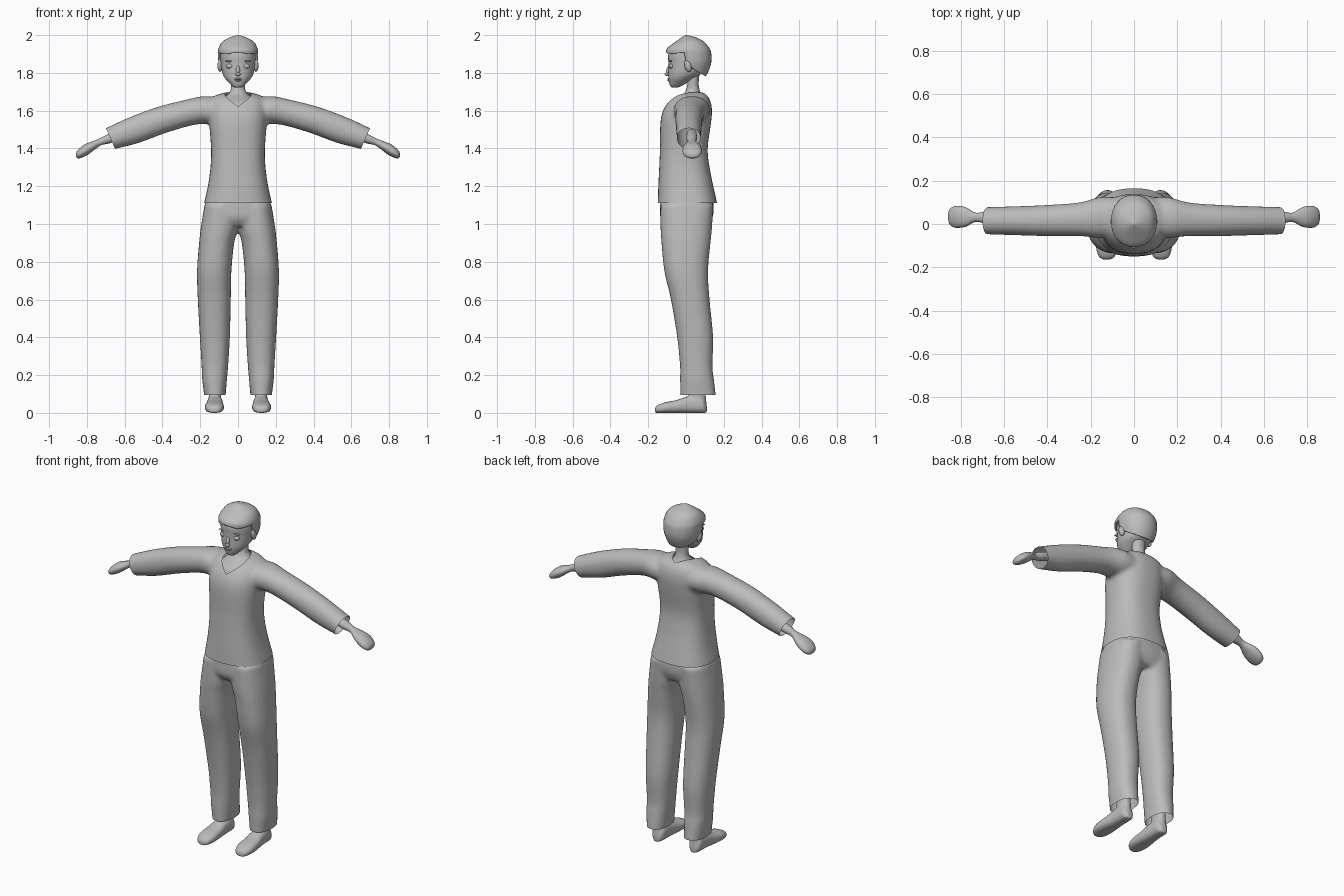
import bpy, bmesh, math
from mathutils import Vector

if "Cube" in bpy.data.objects:
    bpy.data.objects.remove(bpy.data.objects["Cube"])

grey = bpy.data.materials.new("plain_grey")
grey.diffuse_color = (0.5, 0.5, 0.5, 1)
grey.use_nodes = True
grey.node_tree.nodes["Principled BSDF"].inputs["Base Color"].default_value = grey.diffuse_color


# ---------- helpers ----------
def add(name, bm, angle=50):
    bmesh.ops.recalc_face_normals(bm, faces=bm.faces)
    me = bpy.data.meshes.new(name)
    bm.to_mesh(me)
    bm.free()
    ob = bpy.data.objects.new(name, me)
    bpy.context.collection.objects.link(ob)
    me.materials.append(grey)
    bpy.ops.object.select_all(action='DESELECT')
    ob.select_set(True)
    bpy.context.view_layer.objects.active = ob
    bpy.ops.object.shade_smooth_by_angle(angle=math.radians(angle))
    return ob


def spline(rows, steps=5):
    """Catmull-Rom through rows of numbers."""
    out = []
    for i in range(len(rows) - 1):
        a, b, c, d = (rows[max(0, min(len(rows) - 1, i + k))] for k in (-1, 0, 1, 2))
        for s in range(steps):
            t = s / steps
            out.append([0.5 * (2 * q + (r - p) * t + (2 * p - 5 * q + 4 * r - w) * t * t
                               + (3 * q - p - 3 * r + w) * t ** 3)
                        for p, q, r, w in zip(a, b, c, d)])
    return out + [list(rows[-1])]


def upright(r):      # z, x0, x1, y front, y back
    z, x0, x1, y0, y1 = r
    return Vector(((x0 + x1) / 2, (y0 + y1) / 2, z)), Vector(((x1 - x0) / 2, 0, 0)), Vector((0, (y1 - y0) / 2, 0))


def sideways(r):     # x, z, half height, y, half depth; leaning with the arm
    x, z, rz, y, ry = r
    return Vector((x, y, z)), Vector((0, ry, 0)), Vector((0.33 * rz, 0, 0.95 * rz))


def lengthwise(r):   # y, x, half width, height: rests on the ground
    y, x, hw, h = r
    return Vector((x, y, h / 2)), Vector((hw, 0, 0)), Vector((0, 0, h / 2))


def loft(bm, rows, frame, power=2.2, flip=1, n=32):
    rings = []
    for r in spline(rows):
        c, u, v = frame(r)
        ring = []
        for k in range(n):
            a = 2 * math.pi * k / n
            ca, sa = math.cos(a), math.sin(a)
            p = c + u * math.copysign(abs(ca) ** (2 / power), ca) + v * math.copysign(abs(sa) ** (2 / power), sa)
            p.x *= flip
            ring.append(bm.verts.new(p))
        rings.append(ring)
    faces = []
    for a, b in zip(rings, rings[1:]):
        for k in range(n):
            faces.append(bm.faces.new((a[k], a[(k + 1) % n], b[(k + 1) % n], b[k])))
    faces += [bm.faces.new(rings[0]), bm.faces.new(rings[-1])]
    bmesh.ops.recalc_face_normals(bm, faces=faces)


def fuse(bm, voxel=0.011, smooth=6):
    """Merge overlapping solids into one soft skin."""
    ob = add("temporary", bm)
    m = ob.modifiers.new("remesh", 'REMESH')
    m.mode, m.voxel_size = 'VOXEL', voxel
    s = ob.modifiers.new("smooth", 'SMOOTH')
    s.iterations = smooth
    me = bpy.data.meshes.new_from_object(ob.evaluated_get(bpy.context.evaluated_depsgraph_get()))
    out = bmesh.new()
    out.from_mesh(me)
    bpy.data.objects.remove(ob)
    return out


def cut(bm, planes, gone):
    """Slice clean edges along planes, then remove the faces a rule picks."""
    for co, no in planes:
        bmesh.ops.bisect_plane(bm, geom=bm.verts[:] + bm.edges[:] + bm.faces[:], plane_co=co, plane_no=no)
    dead = [f for f in bm.faces if gone(f.calc_center_median())]
    bmesh.ops.delete(bm, geom=dead, context='FACES')


def blob(name, loc, size, sides=(1,), tilt=0):
    for s in sides:
        bm = bmesh.new()
        bmesh.ops.create_uvsphere(bm, u_segments=20, v_segments=12, radius=1)
        for v in bm.verts:
            x, y, z = (v.co[i] * size[i] for i in range(3))
            y, z = y * math.cos(tilt) - z * math.sin(tilt), y * math.sin(tilt) + z * math.cos(tilt)
            v.co = (s * (x + loc[0]), y + loc[1], z + loc[2])
        add(name if len(sides) == 1 else name + ("_left" if s > 0 else "_right"), bm)


def sym(rows):       # z, half width, y front, y back
    return [(z, -w, w, a, b) for z, w, a, b in rows]


# ---------- shirt: torso and sleeves in one skin ----------
bm = bmesh.new()
loft(bm, sym([(1.05, .19, -.155, .175), (1.11, .18, -.15, .165), (1.2, .16, -.147, .145), (1.3, .146, -.142, .125),
              (1.4, .143, -.138, .115), (1.53, .152, -.136, .132), (1.6, .152, -.122, .138), (1.65, .145, -.09, .13),
              (1.68, .12, -.055, .112), (1.698, .06, -.01, .09)]), upright, 2.5)
for s in (1, -1):
    loft(bm, [(.05, 1.6, .07, .035, .085), (.15, 1.603, .078, .03, .095), (.25, 1.592, .07, .022, .078),
              (.4, 1.552, .072, .016, .072), (.55, 1.497, .072, .015, .067), (.675, 1.453, .06, .015, .063),
              (.72, 1.437, .058, .015, .062)], sideways, 2.1, s)
bm = fuse(bm)
vee = lambda p: p.z - .55 * abs(p.x) - .3 * p.y > 1.656
cuff = lambda p: (abs(p.x) - .675) * .91 - (p.z - 1.453) * .4 > 0
cut(bm, [((0, 0, 1.11), (0, 0, 1)), ((0, 0, 1.656), (.55, .3, -1)), ((0, 0, 1.656), (-.55, .3, -1)),
         ((.675, 0, 1.453), (.91, 0, -.4)), ((-.675, 0, 1.453), (-.91, 0, -.4)), ((0, 0, 0), (1, 0, 0))],
    lambda p: p.z < 1.11 or vee(p) or cuff(p))
add("shirt", bm)

# ---------- trousers: hips and two legs ----------
bm = bmesh.new()
loft(bm, sym([(.99, .17, -.11, .12), (1.03, .183, -.135, .14), (1.08, .178, -.138, .147),
              (1.15, .165, -.133, .14)]), upright, 2.5)
for s in (1, -1):
    loft(bm, [(1.1, .0, .178, -.135, .145), (.98, .0, .197, -.135, .138), (.9, .02, .206, -.13, .13),
              (.75, .035, .217, -.115, .117), (.6, .038, .213, -.08, .125), (.4, .043, .202, -.047, .144),
              (.25, .052, .193, -.032, .14), (.18, .058, .19, -.032, .148), (.1, .065, .18, -.03, .157),
              (.06, .067, .178, -.03, .157)], upright, 2.3, s)
bm = fuse(bm)
cut(bm, [((0, 0, .095), (0, 0, 1))], lambda p: p.z < .095)
add("trousers", bm)

# ---------- hands, ankles and feet ----------
for s, side in ((1, "left"), (-1, "right")):
    bm = bmesh.new()
    loft(bm, [(.6, 1.48, .022, .03, .026), (.68, 1.452, .024, .03, .028), (.73, 1.434, .018, .031, .021),
              (.77, 1.413, .023, .032, .042), (.8, 1.396, .028, .033, .05), (.83, 1.377, .025, .033, .049),
              (.85, 1.363, .017, .033, .035), (.857, 1.357, .004, .033, .01)], sideways, 2.1, s, 24)
    add("hand_" + side, bm)
    bm = bmesh.new()
    loft(bm, [(.04, .085, .16, .01, .11), (.09, .09, .155, .012, .105), (.2, .09, .16, .02, .1)], upright, 2.1, s, 24)
    loft(bm, [(-.165, .125, .012, .022), (-.152, .125, .036, .04), (-.11, .125, .05, .056), (-.05, .124, .048, .068),
              (0, .122, .043, .085), (.05, .121, .04, .092), (.09, .121, .036, .08), (.11, .121, .016, .04)],
         lengthwise, 2.6, s, 24)
    add("foot_" + side, fuse(bm, .006, 3))

# ---------- neck and upper chest ----------
bm = bmesh.new()
loft(bm, sym([(1.6, .12, -.1, .11), (1.64, .11, -.08, .11), (1.665, .085, -.045, .1), (1.685, .055, -.015, .083),
              (1.71, .039, 0, .072), (1.75, .037, .008, .067), (1.82, .04, .005, .075)]), upright, 2.1)
add("neck", bm)

# ---------- head with nose, lips, eyelids and ears ----------
bm = bmesh.new()
loft(bm, sym([(1.722, .018, -.075, -.045), (1.735, .036, -.086, -.015), (1.77, .068, -.093, .04),
              (1.8, .083, -.094, .085), (1.85, .091, -.093, .11), (1.9, .093, -.093, .115),
              (1.95, .075, -.065, .09), (1.975, .03, -.02, .05)]), upright, 2.15)
add("head", bm)
blob("nose_bridge", (0, -.094, 1.815), (.01, .01, .03), tilt=-.3)
blob("nose_tip", (0, -.101, 1.793), (.014, .012, .009))
blob("upper_lip", (0, -.092, 1.768), (.02, .007, .005))
blob("lower_lip", (0, -.09, 1.76), (.016, .008, .005))
blob("eyelid", (.042, -.078, 1.836), (.021, .012, .013), (1, -1))
blob("eyebrow", (.044, -.081, 1.862), (.025, .009, .004), (1, -1))
blob("ear", (.095, .01, 1.838), (.014, .018, .033), (1, -1), .25)

# ---------- hair cap with fringe, sideburns and nape ----------
bm = bmesh.new()
loft(bm, sym([(1.75, .06, 0, .085), (1.8, .085, -.07, .115), (1.85, .102, -.1, .133), (1.9, .106, -.106, .134),
              (1.93, .103, -.1, .124), (1.965, .083, -.055, .096), (1.987, .045, -.024, .055),
              (2.0, .004, -.003, .006)]), upright, 2.15)
cut(bm, [((0, 0, 1.91), (0, -.12, 1)), ((0, .005, 1.84), (0, 1, .25)), ((0, .12, 1.772), (0, .6, 1))],
    lambda p: (p.z - .12 * p.y < 1.91 and p.y + .25 * (p.z - 1.84) < .005) or p.z - 1.772 + .6 * (p.y - .12) < 0)
hair = add("hair", bm)
thick = hair.modifiers.new("thickness", 'SOLIDIFY')
thick.thickness, thick.offset = .01, -1
